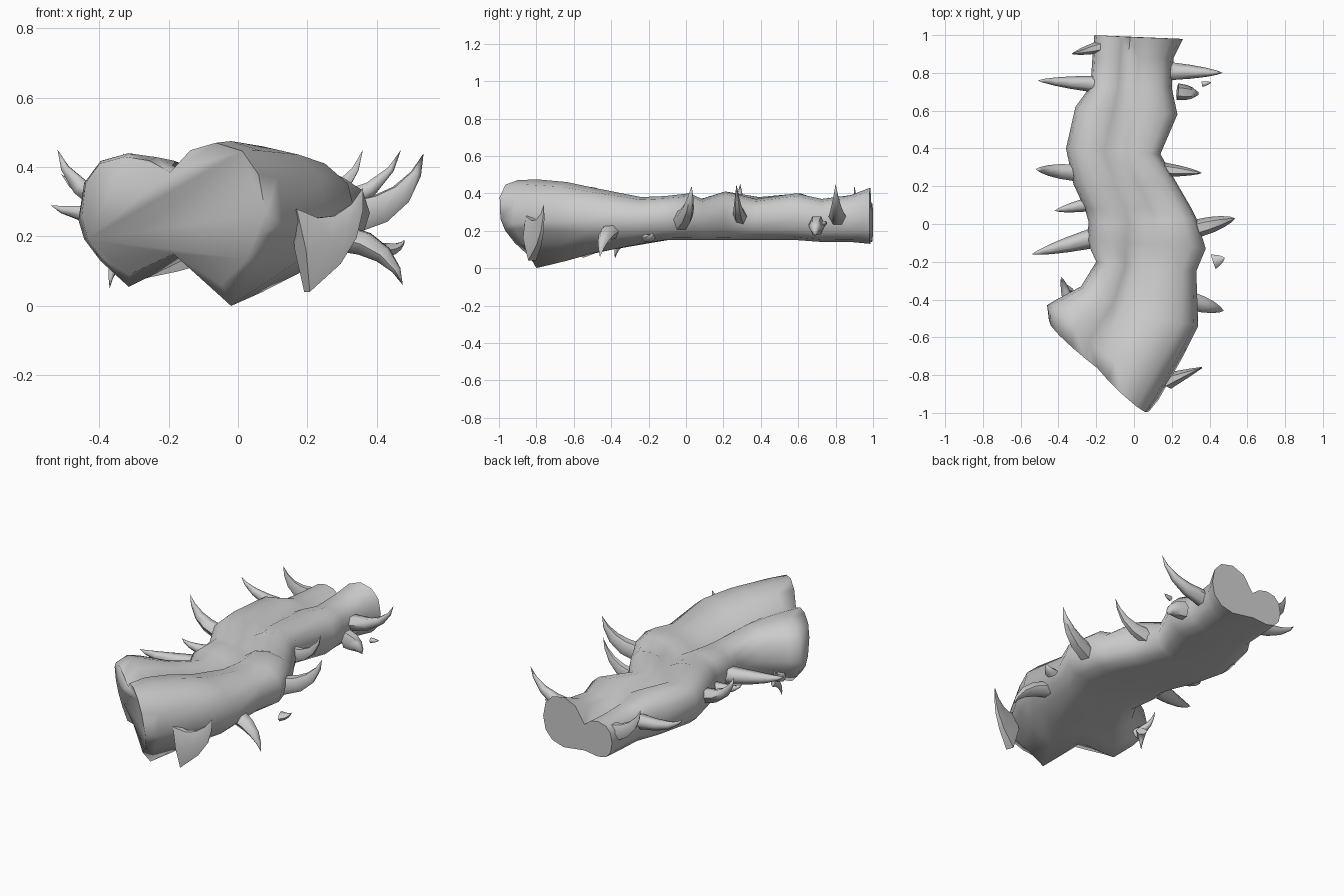
import bpy, bmesh, math
from mathutils import Vector

cube = bpy.data.objects.get("Cube")
if cube:
    bpy.data.objects.remove(cube, do_unlink=True)

bark = bpy.data.materials.new("bark_grey")
bark.use_nodes = True
GREY = (0.6, 0.6, 0.6, 1)
bark.diffuse_color = GREY
bark.node_tree.nodes["Principled BSDF"].inputs["Base Color"].default_value = GREY


def loft(name, rings, tip=None, angle=60):
    """Skin closed rings, cap the start, and finish in a point or a flat cap."""
    bm = bmesh.new()
    loops = [[bm.verts.new(p) for p in ring] for ring in rings]
    n = len(loops[0])
    for a, b in zip(loops, loops[1:]):
        for i in range(n):
            j = (i + 1) % n
            bm.faces.new((a[i], a[j], b[j], b[i]))
    bm.faces.new(loops[0][::-1])
    if tip is None:
        bm.faces.new(loops[-1])
    else:
        end = bm.verts.new(tip)
        for i in range(n):
            bm.faces.new((loops[-1][i], loops[-1][(i + 1) % n], end))
    bmesh.ops.recalc_face_normals(bm, faces=bm.faces[:])
    mesh = bpy.data.meshes.new(name)
    bm.to_mesh(mesh)
    bm.free()
    mesh.materials.append(bark)
    obj = bpy.data.objects.new(name, mesh)
    bpy.context.collection.objects.link(obj)
    bpy.ops.object.select_all(action='DESELECT')
    obj.select_set(True)
    bpy.context.view_layer.objects.active = obj
    bpy.ops.object.shade_smooth_by_angle(angle=math.radians(angle))


def lobe(edge, groove, low, high, groove_top):
    """Half of the cross-section, from the groove over the top and down to the belly."""
    mid = (edge + groove) / 2
    side = (edge - groove) / 2
    centre, half = (low + high) / 2, (high - low) / 2
    keel = max(0, 1 - low / 0.14)              # low sections get a pointed belly
    shoulder = mid.lerp(groove, 0.55)
    shoulder.z = groove_top + (high - groove_top) * 0.75
    points = [shoulder]
    for deg in range(90, -91, -30):
        a = math.radians(deg)
        c = max(math.cos(a), 0) ** 0.85
        s = math.copysign(abs(math.sin(a)) ** 0.85, deg)
        if s < 0:
            s += keel * (c - 1 - s)
        points.append(mid + side * c + Vector((0, 0, centre + half * s)))
    return points


def trunk(name, sections):
    """Each section: right edge, groove and left edge in plan, then both lobes' heights."""
    rings = []
    for k, (ax, ay, gx, gy, bx, by, low_a, high_a, low_b, high_b) in enumerate(sections):
        groove = Vector((gx, gy, 0))
        top = min(high_a, high_b) - 0.045
        first = lobe(Vector((ax, ay, 0)), groove, low_a, high_a, top)
        second = lobe(Vector((bx, by, 0)), groove, low_b, high_b, top)
        ring = [Vector((gx, gy, top))] + first + [Vector((gx, gy, 0.15))] + second[::-1]
        if k == 0:                             # cut end leans forward at the top
            for p in ring:
                p += Vector((-0.04, -0.16, 0)) * (p.z - 0.25)
        rings.append(ring)
    loft(name, rings, angle=85)


def thorn(name, base, tip, radius, height=None, taper=1.1, bend=0.82, sides=6):
    """Curved spike that leaves the bark level and then bends to its tip."""
    base, tip = Vector(base), Vector(tip)
    ctrl = base.lerp(tip, bend)
    ctrl.z = base.z + (tip.z - base.z) * 0.15
    rings = []
    for t in (0, 0.3, 0.55, 0.8):
        p = base * (1 - t) ** 2 + ctrl * 2 * t * (1 - t) + tip * t * t
        d = ((ctrl - base) * (1 - t) + (tip - ctrl) * t).normalized()
        across = d.cross(Vector((0, 0, 1))).normalized()
        up = across.cross(d)
        w = 1 - t ** taper
        rings.append([p + across * radius * w * math.cos(math.tau * i / sides)
                      + up * (height or radius) * w * math.sin(math.tau * i / sides)
                      for i in range(sides)])
    loft(name, rings, tip)


# Two fused woody strands with a shallow groove on top and a flat belly
trunk("fused_trunk", [
    (-.45, -.51, -.19, -.74, .08, -.99, .09, .43, .06, .47),
    (-.46, -.43, -.17, -.67, .13, -.93, .055, .44, 0, .475),
    (-.41, -.4, -.12, -.57, .26, -.7, .08, .43, .04, .46),
    (-.28, -.33, -.06, -.45, .34, -.54, .1, .4, .08, .43),
    (-.2, -.2, 0, -.23, .33, -.25, .13, .36, .13, .38),
    (-.25, -.09, .02, -.1, .38, -.13, .15, .37, .15, .385),
    (-.24, .01, .03, .01, .33, .03, .15, .38, .15, .4),
    (-.26, .08, .02, .08, .3, .09, .15, .37, .15, .37),
    (-.32, .21, -.04, .21, .23, .21, .15, .41, .15, .41),
    (-.36, .4, -.1, .38, .14, .37, .15, .38, .15, .37),
    (-.31, .62, -.05, .6, .23, .58, .15, .4, .15, .4),
    (-.23, .73, -.04, .73, .2, .72, .14, .36, .14, .37),
    (-.22, .88, -.03, .88, .21, .88, .14, .35, .14, .39),
    (-.21, 1, -.02, .99, .26, .98, .14, .35, .13, .43),
])

# Thorns along both flanks: base, tip, radius, optional height and taper
right_thorns = [
    ((-.17, .94, .28), (-.33, .9, .44), .035, .06),
    ((-.2, .74, .28), (-.51, .76, .38), .045),
    ((-.3, .27, .28), (-.52, .29, .45), .045, .045, 1.6),
    ((-.26, .1, .25), (-.42, .07, .3), .035),
    ((-.2, -.07, .25), (-.54, -.16, .29), .055),
    ((-.35, -.4, .15), (-.385, -.28, .25), .03),
    ((-.34, -.34, .14), (-.37, -.38, .05), .03),
]
left_thorns = [
    ((.17, .81, .27), (.47, .8, .45), .05),
    ((.23, .7, .23), (.34, .69, .17), .045, .055, 1.8),
    ((.14, .29, .27), (.36, .27, .45), .04, .05),
    ((.31, -.03, .25), (.535, .03, .44), .05, .055, 1.6),
    ((.28, -.4, .2), (.475, -.46, .06), .05, .045, 1.6),
    ((.18, -.83, .16), (.36, -.76, .34), .045, .14, .8),
]
for label, group in (("right", right_thorns), ("left", left_thorns)):
    for i, spec in enumerate(group):
        thorn(f"{label}_thorn_{i + 1}", *spec)

# Loose splinters beside the bark
thorn("front_splinter", (.42, -.2, .16), (.48, -.18, .19), .04, .025)
thorn("rear_splinter", (.36, .74, .24), (.41, .75, .25), .015)
